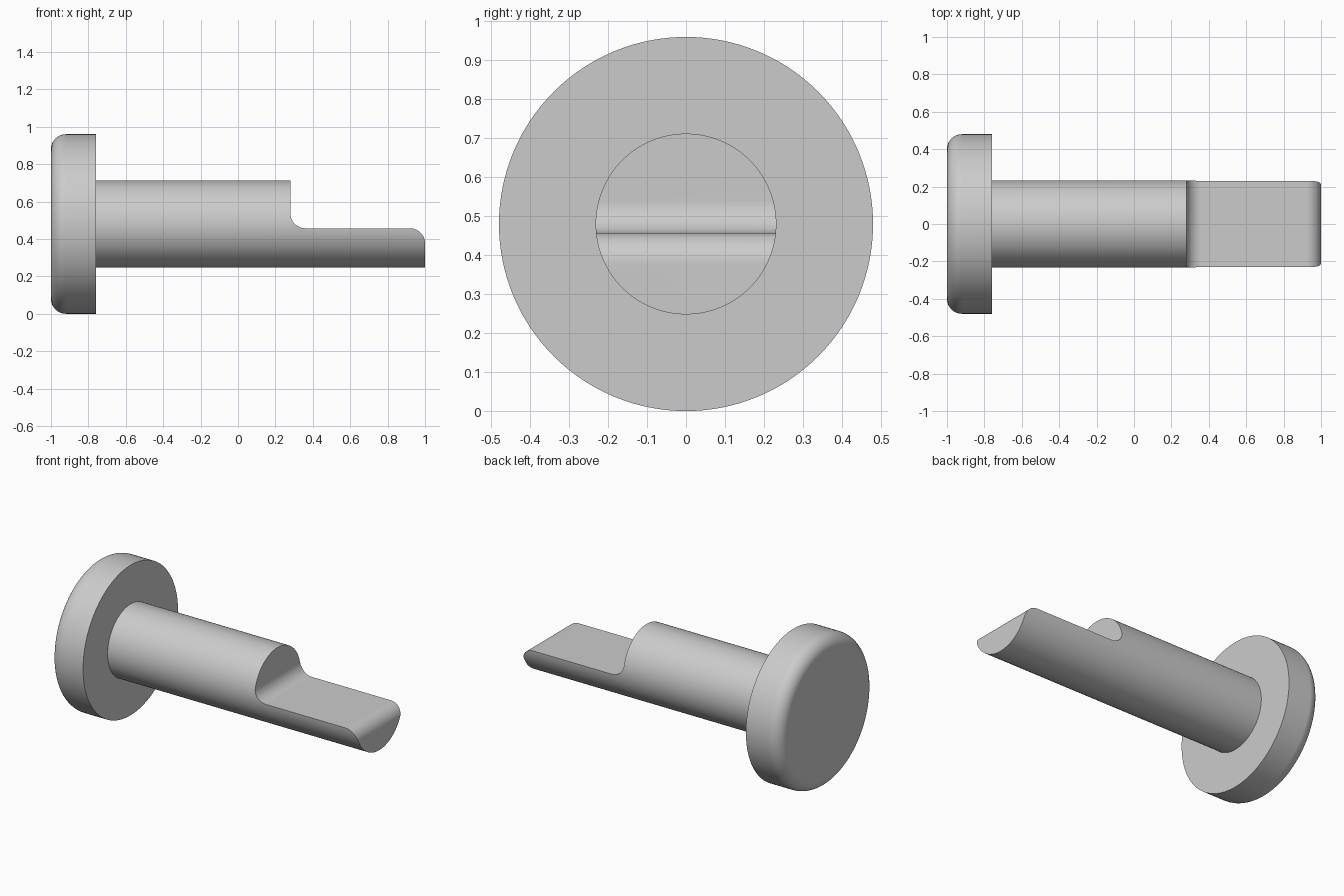
import bpy, bmesh, math
from mathutils import Matrix, Vector

cube = bpy.data.objects.get("Cube")
if cube:
    bpy.data.objects.remove(cube, do_unlink=True)

AXIS_Z = 0.48      # height of the pin axis
HEAD_R = 0.48
SHAFT_R = 0.232
FILLET = 0.08
FLAT_Z = 0.457     # height of the cut flat
STEP_X = 0.28      # where the cut begins

steel = bpy.data.materials.new("grey_steel")
steel.use_nodes = True
GREY = (0.6, 0.6, 0.6, 1)
steel.diffuse_color = GREY
steel.node_tree.nodes["Principled BSDF"].inputs["Base Color"].default_value = GREY


def arc(cx, cy, r, a0, a1, n=12):
    """Points on an arc, angles in degrees."""
    angles = [math.radians(a0 + (a1 - a0) * i / n) for i in range(n + 1)]
    return [(cx + r * math.cos(a), cy + r * math.sin(a)) for a in angles]


def make_object(name, bm):
    bmesh.ops.recalc_face_normals(bm, faces=bm.faces)
    mesh = bpy.data.meshes.new(name)
    bm.to_mesh(mesh)
    bm.free()
    mesh.materials.append(steel)
    obj = bpy.data.objects.new(name, mesh)
    bpy.context.collection.objects.link(obj)
    return obj


def turned(name, profile, sides=128):
    """Revolve (x, radius) points about the pin axis and cap both ends."""
    bm = bmesh.new()
    rings = []
    for x, r in profile:
        rings.append([bm.verts.new((x, r * math.cos(t), AXIS_Z + r * math.sin(t)))
                      for t in (2 * math.pi * i / sides for i in range(sides))])
    for a, b in zip(rings, rings[1:]):
        for i in range(sides):
            j = (i + 1) % sides
            bm.faces.new((a[i], a[j], b[j], b[i]))
    bm.faces.new(rings[0])
    bm.faces.new(rings[-1])
    return make_object(name, bm)


def finish(obj):
    """Smooth curved faces, keep edges sharp and flats even."""
    bpy.ops.object.select_all(action='DESELECT')
    obj.select_set(True)
    bpy.context.view_layer.objects.active = obj
    bpy.ops.object.shade_smooth_by_angle(angle=math.radians(30))
    weighted = obj.modifiers.new("even_flats", 'WEIGHTED_NORMAL')
    weighted.keep_sharp = True


# Round head with a rounded outer rim
head = turned("head", arc(-1 + FILLET, HEAD_R - FILLET, FILLET, 180, 90) + [(-0.76, HEAD_R)])

# Straight shaft, seated slightly into the head
shaft = turned("shaft", [(-0.80, SHAFT_R), (1.0, SHAFT_R)])

# Cutter outline in x-z: rounded inner corner, flat, rounded outer tip
outline = [(STEP_X, 1.0)]
outline += arc(STEP_X + FILLET, FLAT_Z + FILLET, FILLET, 180, 270)
outline += arc(1 - FILLET, FLAT_Z - FILLET, FILLET, 90, 0)
outline += [(1.0, 0.36), (1.2, 0.36), (1.2, 1.0)]
# Shift the lower end outward so it leaves the end face untouched
outline[-3] = (1.02, 0.36)

bm = bmesh.new()
face = bm.faces.new([bm.verts.new((x, -0.4, z)) for x, z in outline])
extruded = bmesh.ops.extrude_face_region(bm, geom=[face])["geom"]
bmesh.ops.translate(bm, vec=(0, 0.8, 0),
                    verts=[v for v in extruded if isinstance(v, bmesh.types.BMVert)])
cutter = make_object("flat_cutter", bm)
cutter.hide_render = True

# Cut the half-round tongue and bake the result
cut = shaft.modifiers.new("tongue_cut", 'BOOLEAN')
cut.operation = 'DIFFERENCE'
cut.solver = 'EXACT'
cut.object = cutter
bpy.context.view_layer.objects.active = shaft
bpy.ops.object.modifier_apply(modifier=cut.name)
bpy.data.objects.remove(cutter, do_unlink=True)

for part in (head, shaft):
    finish(part)
